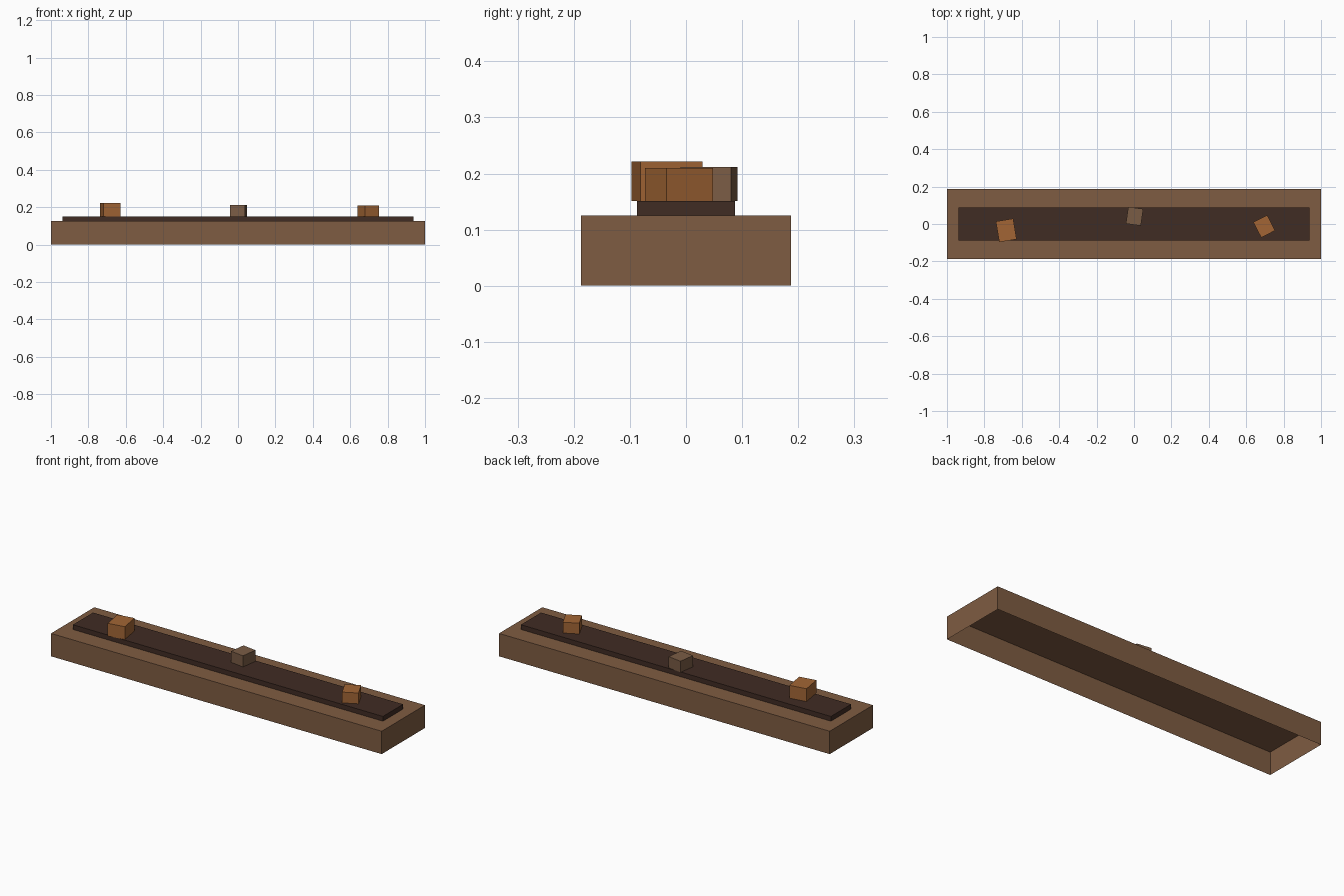
import bpy
import bmesh
from math import radians
from mathutils import Matrix

cube = bpy.data.objects.get("Cube")
if cube:
    bpy.data.objects.remove(cube, do_unlink=True)


def material(name, color):
    mat = bpy.data.materials.new(name)
    mat.use_nodes = True
    mat.diffuse_color = (*color, 1)
    mat.node_tree.nodes["Principled BSDF"].inputs["Base Color"].default_value = (*color, 1)
    return mat


wood = material("brown wood", (0.212, 0.107, 0.054))
soil = material("dark soil", (0.051, 0.025, 0.017))
orange = material("orange clay", (0.36, 0.13, 0.035))
dusty = material("dusty brown", (0.195, 0.108, 0.06))


def open_box(name, size, location, mat, turn=0):
    """Box standing on its location, turned about z, without a bottom face."""
    bm = bmesh.new()
    bmesh.ops.create_cube(bm, size=1, matrix=Matrix.Translation((0, 0, 0.5)))
    bmesh.ops.scale(bm, vec=size, verts=bm.verts)
    bm.normal_update()
    bottom = [f for f in bm.faces if f.normal.z < -0.5]
    bmesh.ops.delete(bm, geom=bottom, context="FACES")
    mesh = bpy.data.meshes.new(name)
    bm.to_mesh(mesh)
    bm.free()
    mesh.materials.append(mat)
    obj = bpy.data.objects.new(name, mesh)
    obj.location = location
    obj.rotation_euler.z = radians(turn)
    bpy.context.collection.objects.link(obj)
    return obj


# Hollow trough and the raised bed on it
base_top, bed_top = 0.125, 0.151
open_box("trough", (2, 0.374, base_top), (0, 0, 0), wood)
open_box("soil_bed", (1.875, 0.174, bed_top - base_top), (0, 0, base_top), soil)

# Loose blocks lying on the bed
open_box("right_block", (0.094, 0.112, 0.07), (-0.683, -0.034, bed_top), orange, 9.5)
open_box("middle_block", (0.081, 0.091, 0.061), (0.003, 0.041, bed_top), dusty, -8)
open_box("left_block", (0.083, 0.093, 0.059), (0.696, -0.0125, bed_top), orange, 27)
